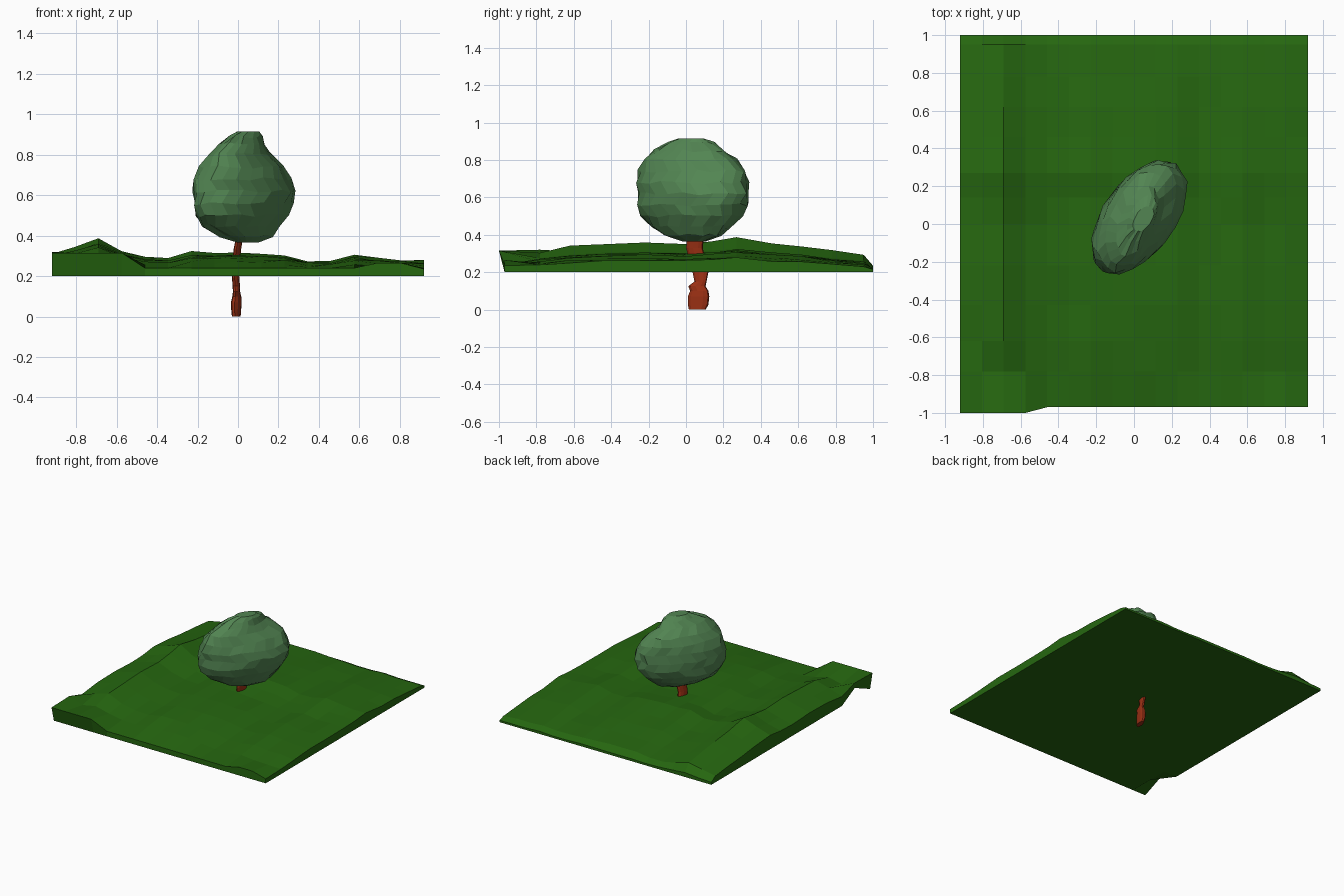
import bpy, bmesh, math, random

if "Cube" in bpy.data.objects:
    bpy.data.objects.remove(bpy.data.objects["Cube"])

random.seed(4)


def material(name, rgb):
    m = bpy.data.materials.new(name)
    m.diffuse_color = (*rgb, 1)
    m.use_nodes = True
    m.node_tree.nodes["Principled BSDF"].inputs["Base Color"].default_value = m.diffuse_color
    return m


grass = material("grass green", (0.019, 0.135, 0.005))
leaf = material("leaf green", (0.085, 0.235, 0.085))
bark = material("red brown bark", (0.33, 0.03, 0.007))


def finish(bm, name, mat):
    bmesh.ops.recalc_face_normals(bm, faces=bm.faces)
    me = bpy.data.meshes.new(name)
    bm.to_mesh(me)
    bm.free()
    me.materials.append(mat)
    ob = bpy.data.objects.new(name, me)
    bpy.context.collection.objects.link(ob)
    return ob


def lerp(table, v):
    """Piecewise linear lookup in (position, value) pairs."""
    for (a, fa), (b, fb) in zip(table, table[1:]):
        if v <= b:
            return fa + (fb - fa) * max(0, v - a) / (b - a)
    return table[-1][1]


def loft(name, rings, sides, skew, jitter, mat):
    """Skewed elliptical rings given as (z, xmin, xmax, ymin, ymax)."""
    bm = bmesh.new()
    loops = []
    for i, (z, x0, x1, y0, y1) in enumerate(rings):
        end = i in (0, len(rings) - 1)
        loop = []
        for k in range(sides):
            t = 2 * math.pi * (k + 0.5 * (i % 2) * (jitter > 0.005)) / sides
            s = 1 + random.uniform(-jitter, jitter)
            dz = 0 if end else random.uniform(-jitter, jitter) * 0.25
            loop.append(bm.verts.new((
                (x0 + x1) / 2 + (x1 - x0) / 2 * math.cos(t) * s,
                (y0 + y1) / 2 + (y1 - y0) / 2 * math.cos(t - skew) * s,
                z + dz)))
        loops.append(loop)
    for a, b in zip(loops, loops[1:]):
        for k in range(sides):
            n = (k + 1) % sides
            bm.faces.new((a[k], a[n], b[n], b[k]))
    bm.faces.new(loops[0][::-1])
    bm.faces.new(loops[-1])
    return finish(bm, name, mat)


# Leafy crown: flattened diagonally, narrower at the top
loft("tree_crown", [
    (0.365, 0.00, 0.10, -0.02, 0.11),
    (0.40, -0.10, 0.17, -0.12, 0.19),
    (0.45, -0.18, 0.21, -0.19, 0.26),
    (0.50, -0.215, 0.25, -0.235, 0.30),
    (0.56, -0.22, 0.27, -0.255, 0.325),
    (0.62, -0.222, 0.28, -0.26, 0.335),
    (0.68, -0.215, 0.265, -0.26, 0.33),
    (0.74, -0.19, 0.22, -0.25, 0.315),
    (0.80, -0.15, 0.165, -0.225, 0.28),
    (0.85, -0.095, 0.13, -0.165, 0.20),
    (0.89, -0.04, 0.12, -0.095, 0.15),
    (0.915, -0.005, 0.105, -0.04, 0.095),
], 22, math.radians(60), 0.035, leaf)

# Knobbly trunk, runs down through the ground sheet
loft("tree_trunk", [
    (0.0, -0.03, 0.013, 0.015, 0.105),
    (0.025, -0.033, 0.015, 0.01, 0.12),
    (0.07, -0.035, 0.018, 0.01, 0.125),
    (0.10, -0.028, 0.016, 0.022, 0.12),
    (0.125, -0.025, 0.010, 0.012, 0.105),
    (0.15, -0.027, 0.010, 0.045, 0.11),
    (0.20, -0.03, 0.006, 0.035, 0.12),
    (0.27, -0.028, 0.010, 0.015, 0.105),
    (0.33, -0.022, 0.015, 0.0, 0.09),
    (0.42, -0.005, 0.03, 0.01, 0.10),
], 10, math.radians(65), 0.0, bark)

# Hilly ground: ridge profile across x, faded along y
across = [(-0.92, 0.115), (-0.8, 0.15), (-0.68, 0.195), (-0.55, 0.12), (-0.46, 0.10),
          (-0.30, 0.085), (-0.23, 0.125), (0.12, 0.12), (0.2, 0.095), (0.24, 0.115),
          (0.35, 0.08), (0.5, 0.09), (0.58, 0.115), (0.68, 0.095), (0.92, 0.08)]
along = [(-0.97, 0.55), (-0.78, 0.6), (-0.57, 0.8), (-0.25, 0.87), (0.05, 0.8),
         (0.27, 1.0), (0.46, 0.85), (0.78, 0.65), (0.95, 0.5), (1.0, 0.22)]
xs = [-0.92 + 0.115 * i for i in range(17)]
ys = [-0.97, -0.78, -0.62, -0.43, -0.22, 0.0, 0.14, 0.27, 0.46, 0.62, 0.78, 0.95, 1.0]

bm = bmesh.new()
top, low = {}, {}
for i, x in enumerate(xs):
    for j, y in enumerate(ys):
        h = 0.2 + lerp(across, x) * lerp(along, y) - random.uniform(0, 0.012)
        yt, zb = y, 0.2
        if j == 0:      # front rim: low, with an overhanging left corner
            h = 0.24 if x < 0.6 else (0.265 if x < 0.85 else 0.235)
            if x < -0.55:
                h, yt = 0.315, -1.0
        if j == 1 and i == 0:
            h, zb = 0.32, 0.28
        if j == len(ys) - 1:
            h = max(h, 0.215)
        top[i, j] = bm.verts.new((x, yt, h))
        low[i, j] = bm.verts.new((x, y, zb))
nx, ny = len(xs) - 1, len(ys) - 1
for i in range(nx):
    for j in range(ny):
        q = [(i, j), (i + 1, j), (i + 1, j + 1), (i, j + 1)]
        bm.faces.new([top[k] for k in q])
        bm.faces.new([low[k] for k in reversed(q)])
# Side walls around the rim
rim = ([(i, 0) for i in range(nx)] + [(nx, j) for j in range(ny)]
       + [(i, ny) for i in range(nx, 0, -1)] + [(0, j) for j in range(ny, 0, -1)])
for a, b in zip(rim, rim[1:] + rim[:1]):
    bm.faces.new((low[a], low[b], top[b], top[a]))
finish(bm, "grass_ground", grass)
